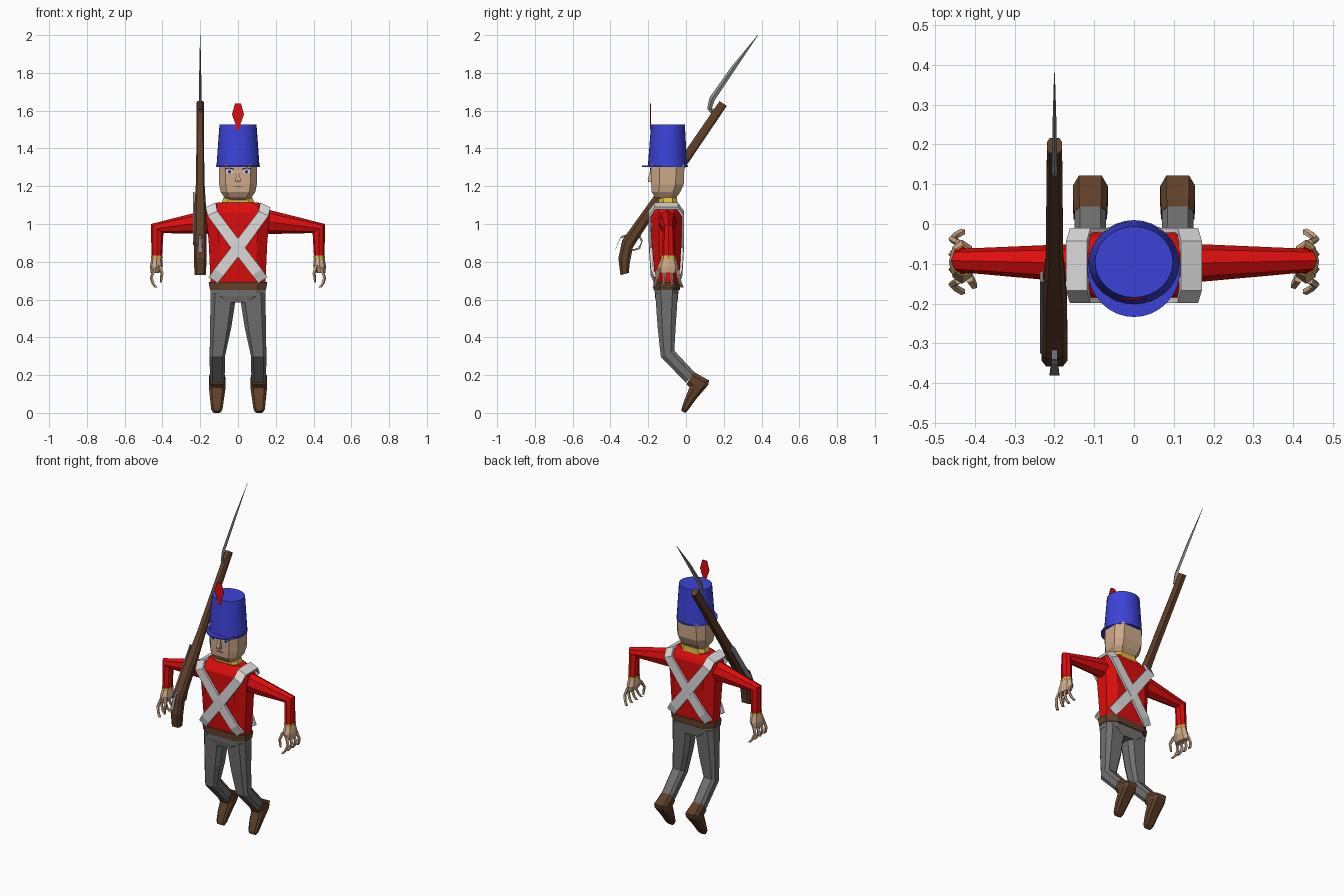
import bpy, bmesh, math
from mathutils import Vector as V


def material(name, r, g, b):
    m = bpy.data.materials.new(name)
    m.diffuse_color = (r, g, b, 1)
    return m


RED = material("coat_red", 0.72, 0.004, 0.004)
BLUE = material("hat_blue", 0.045, 0.055, 0.68)
SKIN = material("skin", 0.62, 0.40, 0.25)
YELLOW = material("trim_yellow", 0.70, 0.50, 0.05)
WHITE = material("strap_white", 0.72, 0.72, 0.72)
GREY = material("trouser_grey", 0.16, 0.16, 0.16)
BROWN = material("leather_brown", 0.115, 0.05, 0.022)
WOOD = material("wood_brown", 0.115, 0.05, 0.022)
METAL = material("metal_grey", 0.25, 0.25, 0.26)
DARK = material("dark_brow", 0.02, 0.015, 0.015)

BOX8 = [(1, .5), (.65, 1), (-.65, 1), (-1, .5), (-1, -.5), (-.65, -1), (.65, -1), (1, -.5)]
RECT = [(1, 1), (-1, 1), (-1, -1), (1, -1)]


def circle(n):
    return [(math.cos(2 * math.pi * i / n), math.sin(2 * math.pi * i / n)) for i in range(n)]


def loft(name, secs, mat, shape=BOX8, mirror=False, smooth=False):
    """Skin a cross-section through (centre, u, v) frames and cap both ends."""
    bm = bmesh.new()
    rings = [[bm.verts.new(V(c) + V(u) * a + V(v) * b) for a, b in shape] for c, u, v in secs]
    n = len(shape)
    for r, s in zip(rings, rings[1:]):
        for i in range(n):
            bm.faces.new((r[i], r[(i + 1) % n], s[(i + 1) % n], s[i]))
    bm.faces.new(rings[0])
    bm.faces.new(rings[-1])
    bmesh.ops.recalc_face_normals(bm, faces=bm.faces)
    me = bpy.data.meshes.new(name)
    bm.to_mesh(me)
    bm.free()
    me.materials.append(mat)
    ob = bpy.data.objects.new(name, me)
    bpy.context.collection.objects.link(ob)
    if mirror:
        ob.modifiers.new("mirror", 'MIRROR')
    if smooth:
        bpy.ops.object.select_all(action='DESELECT')
        ob.select_set(True)
        bpy.context.view_layer.objects.active = ob
        bpy.ops.object.shade_smooth_by_angle(angle=math.radians(35))
    return ob


def flat(z, front, back, rx, x=0):
    """Horizontal section between two y limits."""
    return ((x, (front + back) / 2, z), (rx, 0, 0), (0, (back - front) / 2, 0))


def tilted(x, rx, a, b):
    """Section spanning x +- rx and two (y, z) points."""
    return ((x, (a[0] + b[0]) / 2, (a[1] + b[1]) / 2), (rx, 0, 0),
            (0, (b[0] - a[0]) / 2, (b[1] - a[1]) / 2))


# --- torso, collar, belt and hips
loft("coat_torso", [flat(.685, -.163, -.037, .145), flat(.90, -.182, -.024, .155),
                    flat(1.06, -.185, -.022, .168), flat(1.08, -.175, -.03, .16),
                    flat(1.115, -.15, -.05, .108)], RED)
loft("collar", [flat(1.105, -.145, -.045, .088), flat(1.14, -.145, -.048, .076)], YELLOW)
loft("belt", [flat(.65, -.172, -.033, .148), flat(.692, -.172, -.033, .155)], BROWN)
loft("hips", [flat(.585, -.158, -.045, .075), flat(.62, -.165, -.042, .146),
              flat(.66, -.166, -.038, .144)], GREY)

# --- crossed straps, over each shoulder and down both sides
path = [(-.13, -.162, .705), (-.10, -.18, .745), (.02, -.19, .90), (.135, -.192, 1.055), (.142, -.165, 1.095),
        (.142, -.045, 1.095), (.135, -.017, 1.055), (.02, -.017, .90), (-.10, -.026, .745), (-.13, -.04, .705)]
across = [V((.024, 0, -.015))] + [V((.024, 0, -.018))] * 2 + [V((.026, 0, -.012))] * 4 \
    + [V((.024, 0, -.018))] * 2 + [V((.024, 0, -.015))]
secs = []
for i, p in enumerate(path):
    t = V(path[min(i + 1, 9)]) - V(path[max(i - 1, 0)])
    secs.append((p, across[i], t.cross(across[i]).normalized() * .007))
loft("cross_straps", secs, WHITE, RECT, mirror=True)

# --- head and face
loft("head", [flat(1.12, -.135, -.055, .055), flat(1.142, -.165, -.05, .072), flat(1.17, -.182, -.03, .092),
              flat(1.21, -.184, -.012, .1), flat(1.315, -.186, -.008, .1)], SKIN)
loft("nose", [flat(1.222, -.200, -.17, .014), flat(1.235, -.203, -.17, .013),
              flat(1.285, -.188, -.17, .006)], SKIN, RECT)
for name, z, w, h, y, mat in [("eye_white", 1.277, .021, .011, -.187, WHITE), ("iris", 1.277, .010, .010, -.189, BLUE),
                              ("pupil", 1.277, .005, .005, -.191, DARK)]:
    loft(name, [((.045, y, z), (w, 0, 0), (0, 0, h)), ((.045, y + .004, z), (w, 0, 0), (0, 0, h))],
         mat, circle(8), mirror=True)
loft("eyebrow", [((.022, -.187, 1.290), (0, .003, 0), (0, 0, .003)), ((.048, -.187, 1.297), (0, .003, 0), (0, 0, .003)),
                 ((.070, -.187, 1.290), (0, .003, 0), (0, 0, .002))], DARK, RECT, mirror=True)
loft("mouth", [flat(1.198, -.186, -.181, .022), flat(1.201, -.186, -.181, .022)], DARK, RECT)

# --- tall hat, brim and plume
loft("hat", [flat(1.305, -.202, .006, .114), flat(1.527, -.185, -.006, .098)], BLUE, circle(32), smooth=True)
loft("hat_brim", [flat(1.303, -.234, .01, .117), flat(1.311, -.234, .01, .117)], BLUE, circle(32), smooth=True)
loft("plume", [flat(z, -.19, -.186, w) for z, w in [(1.50, .010), (1.53, .013), (1.58, .032), (1.638, .016)]],
     RED, RECT)

# --- arms
loft("sleeve", [((.13, -.098, 1.012), (0, 0, .060), (0, .048, 0)), ((.172, -.098, 1.010), (0, 0, .063), (0, .047, 0)),
                ((.428, -.092, .976), (.033, 0, .024), (0, .030, 0)),
                ((.430, -.092, .825), (.028, 0, 0), (0, .036, 0))], RED, circle(8), mirror=True)
loft("cuff", [flat(.818, -.132, -.052, .030, .430), flat(.832, -.131, -.053, .030, .430)],
     YELLOW, circle(8), mirror=True)
loft("hand", [flat(.82, -.130, -.054, .028, .430), flat(.775, -.150, -.040, .034, .432),
              flat(.74, -.148, -.042, .022, .440)], SKIN, circle(8), mirror=True)
for i in range(4):
    y, s = -.143 + .032 * i, (i - 1.5) * .006
    loft("finger", [((x, y + s * k, z), (.009, 0, 0), (0, .009, 0)) for k, (x, z) in
                    enumerate([(.442, .765), (.458, .715), (.448, .683), (.432, .663)])], SKIN, circle(5), mirror=True)
loft("thumb", [((.415, -.135, .78), (.012, 0, 0), (0, .014, 0)), ((.402, -.155, .74), (.009, 0, 0), (0, .009, 0)),
               ((.408, -.153, .69), (.006, 0, 0), (0, .007, 0))], SKIN, circle(5), mirror=True)

# --- legs bent at the knee, feet hanging back
loft("trouser_leg", [tilted(.076, .069, (-.163, .635), (-.043, .635)), tilted(.092, .056, (-.150, .45), (-.055, .45)),
                     tilted(.109, .041, (-.133, .295), (-.062, .33)),
                     tilted(.110, .039, (.000, .160), (.045, .215))], GREY, mirror=True)
loft("boot", [tilted(.110, .042, (.002, .152), (.042, .217)), tilted(.110, .044, (.018, .135), (.122, .172)),
              tilted(.110, .043, (.012, .118), (.118, .148)), tilted(.111, .037, (-.006, .075), (.055, .075)),
              tilted(.112, .030, (-.022, .028), (.012, .016)),
              tilted(.112, .020, (-.024, .010), (-.004, .000))], BROWN, mirror=True)

# --- musket: position t down from the muzzle, offset s toward the front
M, D, N = V((-.2, .197, 1.638)), V((0, .563, .826)), V((0, -.826, .563))


def gun(t, s=0, x=0):
    return M - D * t + N * s + V((x, 0, 0))


stock = [(gun(t), (w, 0, 0), N * h) for t, w, h in
         [(0, .019, .023), (.5, .022, .025), (.68, .031, .029), (.90, .033, .034)]]
stock += [((-.2, -.328, .805), (.033, 0, 0), (0, -.030, .014)), ((-.2, -.325, .735), (.030, 0, 0), (0, -.022, -.006))]
loft("musket_stock", stock, WOOD)
loft("lock_plate", [(gun(t, .004, -.033), (.004, 0, 0), N * .016) for t in (.58, .90)], METAL, RECT)
loft("hammer", [(gun(.86, .02), (.008, 0, 0), N * .01), (gun(.89, .05), (.008, 0, 0), D * .008),
                ((-.2, -.378, .855), (.012, 0, 0), (0, .003, .006))], METAL, RECT)
guard = [gun(.83, -.028), gun(.845, -.056), gun(.885, -.064), gun(.915, -.04)]
loft("trigger_guard", [(p, (.009, 0, 0), v) for p, v in zip(guard, (D * .006, D * .006, N * .006, N * .006))],
     METAL, RECT)
loft("bayonet", [tilted(-.2, .007, (.165, 1.590), (.172, 1.606)), tilted(-.2, .007, (.130, 1.588), (.136, 1.612)),
                 tilted(-.2, .007, (.112, 1.610), (.138, 1.618)), tilted(-.2, .007, (.124, 1.668), (.152, 1.655)),
                 tilted(-.2, .005, (.24, 1.832), (.262, 1.820)),
                 tilted(-.2, .001, (.379, 2.0), (.381, 1.999))], METAL, circle(4))
